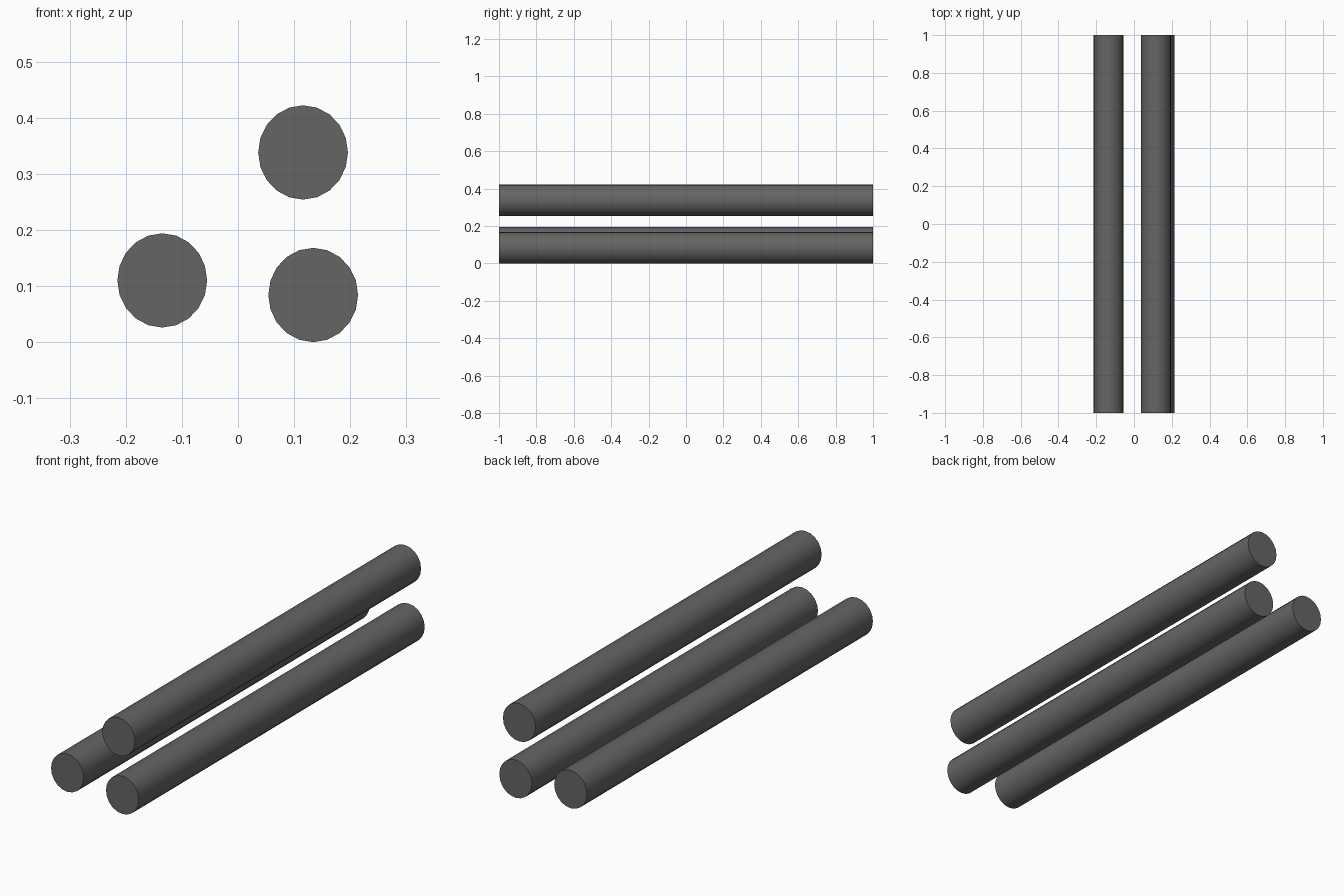
import bpy
from math import radians

if "Cube" in bpy.data.objects:
    bpy.data.objects.remove(bpy.data.objects["Cube"])

# Dark grey finish shared by all bars
dark = bpy.data.materials.new("dark_grey")
dark.diffuse_color = (0.13, 0.13, 0.13, 1)
dark.use_nodes = True
dark.node_tree.nodes["Principled BSDF"].inputs["Base Color"].default_value = dark.diffuse_color

RX, RZ, LENGTH, SIDES = 0.08, 0.084, 2.0, 20


def bar(name, x, z):
    """Long slightly oval bar lying along y."""
    bpy.ops.mesh.primitive_cylinder_add(vertices=SIDES, radius=1, depth=LENGTH,
                                        location=(x, 0, z), rotation=(radians(90), 0, 0))
    ob = bpy.context.object
    ob.name = name
    ob.scale = (RX, RZ, 1)
    bpy.ops.object.transform_apply(location=False, rotation=True, scale=True)
    bpy.ops.object.shade_smooth_by_angle(angle=radians(30))
    ob.data.materials.append(dark)


# Three loose parallel bars
bar("left_bar", -0.135, 0.110)
bar("right_bar", 0.134, 0.084)
bar("upper_bar", 0.116, 0.338)
